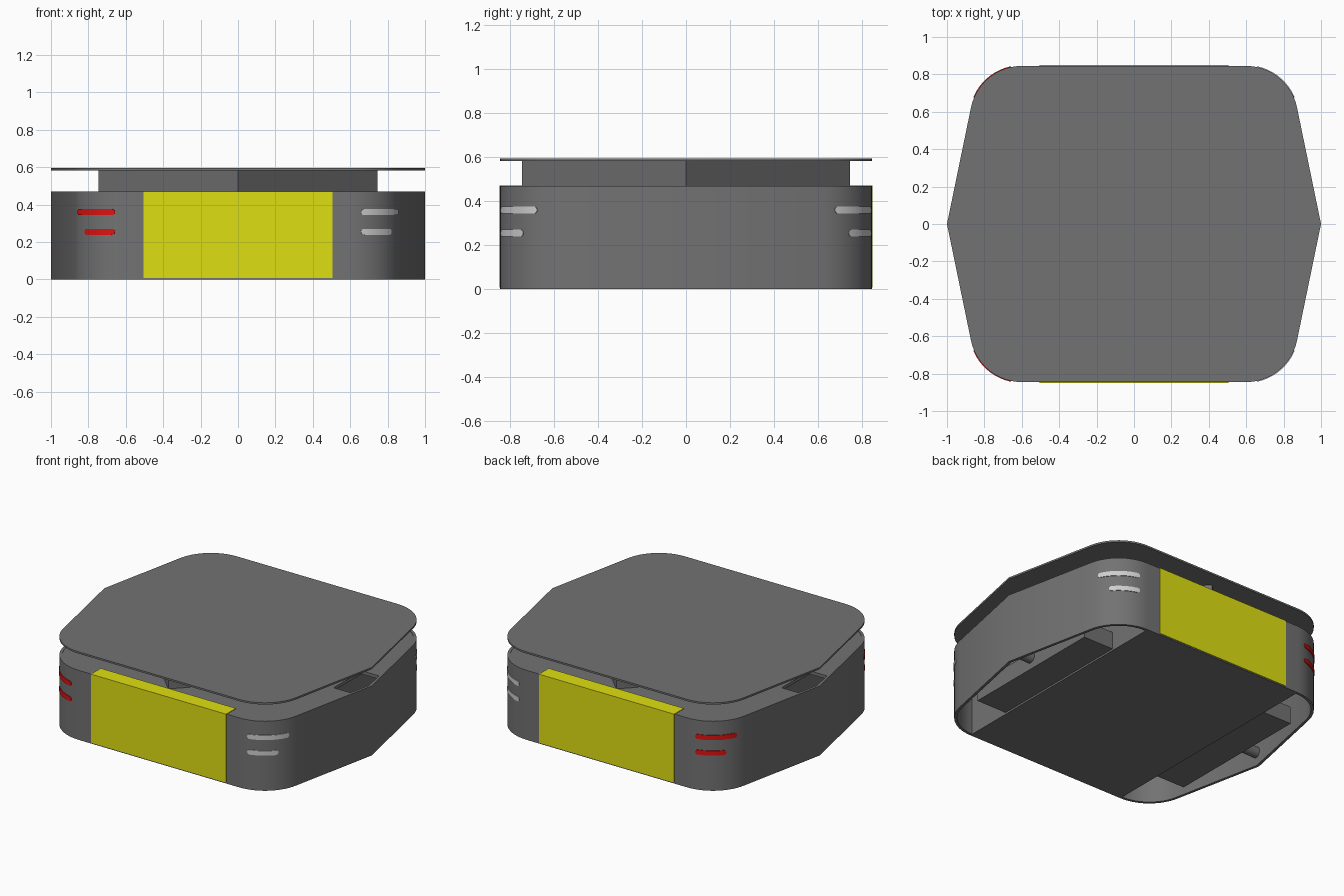
import bpy, bmesh, math

if "Cube" in bpy.data.objects:
    bpy.data.objects.remove(bpy.data.objects["Cube"], do_unlink=True)


def material(name, rgb):
    m = bpy.data.materials.new(name)
    m.use_nodes = True
    m.diffuse_color = (*rgb, 1)
    m.node_tree.nodes["Principled BSDF"].inputs["Base Color"].default_value = (*rgb, 1)
    return m


GREY = material("body grey", (0.17, 0.17, 0.17))
YELLOW = material("bumper yellow", (0.74, 0.74, 0.006))
RED = material("light red", (0.75, 0.006, 0.006))
WHITE = material("light white", (0.62, 0.62, 0.62))

# Rounded corner: arc centre, radius and sweep
CX, CY, R, SWEEP = 0.6, 0.568, 0.277, math.radians(78.3)


def finish(name, bm, mat, smooth=False):
    bmesh.ops.recalc_face_normals(bm, faces=bm.faces)
    me = bpy.data.meshes.new(name)
    bm.to_mesh(me)
    bm.free()
    me.materials.append(mat)
    ob = bpy.data.objects.new(name, me)
    bpy.context.collection.objects.link(ob)
    if smooth:
        bpy.ops.object.select_all(action='DESELECT')
        ob.select_set(True)
        bpy.context.view_layer.objects.active = ob
        bpy.ops.object.shade_smooth_by_angle(angle=math.radians(30))
    return ob


def outline(inset=0.0, notch=False):
    """Six-sided plan with four rounded corners, counter-clockwise."""
    n = 14
    q = [(CX + (R - inset) * math.sin(t), CY + (R - inset) * math.cos(t))
         for t in (SWEEP * (1 - i / n) for i in range(n + 1))]
    tip = 1 - inset * 1.02
    if notch:  # rectangular cut at the side tip
        w = 0.15
        edge = [(0.82, -w), (0.82, w), (tip - w * 0.206, w)]
        right = [(tip - w * 0.206, -w)] + edge
    else:
        right = [(tip, 0)]
    left = [(-x, -y) for x, y in right]
    return (right + q + [(-x, y) for x, y in reversed(q)]
            + left + [(-x, -y) for x, y in q] + [(x, -y) for x, y in reversed(q)])


def prism(name, pts, z0, z1, mat, smooth=False):
    bm = bmesh.new()
    f = bm.faces.new([bm.verts.new((x, y, z0)) for x, y in pts])
    ext = bmesh.ops.extrude_face_region(bm, geom=[f], use_keep_orig=True)
    for v in ext["geom"]:
        if isinstance(v, bmesh.types.BMVert):
            v.co.z = z1
    return finish(name, bm, mat, smooth)


def box(name, x0, x1, y0, y1, z0, z1, mat):
    return prism(name, [(x0, y0), (x1, y0), (x1, y1), (x0, y1)], z0, z1, mat)


def bridge(bm, a, b):
    n = len(a)
    for i in range(n):
        bm.faces.new((a[i], a[(i + 1) % n], b[(i + 1) % n], b[i]))


# Thin outer wall
bm = bmesh.new()
rings = [[bm.verts.new((x, y, z)) for x, y in outline(d)]
         for d, z in ((0, 0), (0, 0.47), (0.018, 0.47), (0.018, 0))]
for i in range(4):
    bridge(bm, rings[i], rings[(i + 1) % 4])
finish("outer_shell", bm, GREY, True)

# Deck, lid and the diamond-shaped tower between them
prism("deck", outline(0.012, True), 0.445, 0.467, GREY, True)
prism("lid", outline(), 0.583, 0.595, GREY, True)
prism("tower", [(0, -0.745), (0.745, 0), (0, 0.745), (-0.745, 0)], 0.46, 0.585, GREY)

# Central chassis box
box("chassis", -0.6, 0.6, -0.84, 0.84, 0, 0.45, GREY)

# Front and back bumpers
box("front_bumper", -0.505, 0.505, -0.849, -0.745, 0.008, 0.471, YELLOW)
box("back_bumper", -0.505, 0.505, 0.745, 0.849, 0.008, 0.471, YELLOW)

# Side beams and the short axles joining them to the shell
for side, s in (("left", 1), ("right", -1)):
    xs = sorted((0.59 * s, 0.825 * s))
    box(side + "_beam", *xs, -0.51, 0.51, 0.012, 0.13, GREY)
    bm = bmesh.new()
    bmesh.ops.create_cone(bm, cap_ends=True, segments=20, radius1=0.035,
                          radius2=0.035, depth=0.17)
    for v in bm.verts:
        v.co = ((0.9 + v.co.z) * s, v.co.x, 0.09 + v.co.y)
    finish(side + "_axle", bm, GREY, True)


def light(name, sx, sy, z, a0, a1, mat):
    """Round-ended strip wrapped on a corner of the shell."""
    n, half = 40, 0.016
    length = math.radians(a1 - a0) * R
    bm = bmesh.new()
    rows = []
    for i in range(n + 1):
        u = 0.5 - 0.5 * math.cos(math.pi * i / n)  # denser near the ends
        t = math.radians(a0 + (a1 - a0) * u)
        e = min(1, min(u, 1 - u) * length / half)
        h = max(0.002, half * math.sqrt(1 - (1 - e) ** 2))
        rows.append([bm.verts.new((sx * (CX + r * math.sin(t)),
                                   sy * (CY + r * math.cos(t)), z + k))
                     for r, k in ((R - 0.003, -h), (R + 0.004, -h),
                                  (R + 0.004, h), (R - 0.003, h))])
    for a, b in zip(rows, rows[1:]):
        bridge(bm, a, b)
    bm.faces.new(rows[0])
    bm.faces.new(rows[-1])
    finish(name, bm, mat, True)


# Corner lights: white on the left side, red on the right side
for side, sx, mat in (("left", 1, WHITE), ("right", -1, RED)):
    for end, sy in (("front", -1), ("back", 1)):
        light(f"{end}_{side}_upper_light", sx, sy, 0.36, 12, 67, mat)
        light(f"{end}_{side}_lower_light", sx, sy, 0.255, 12, 52, mat)
